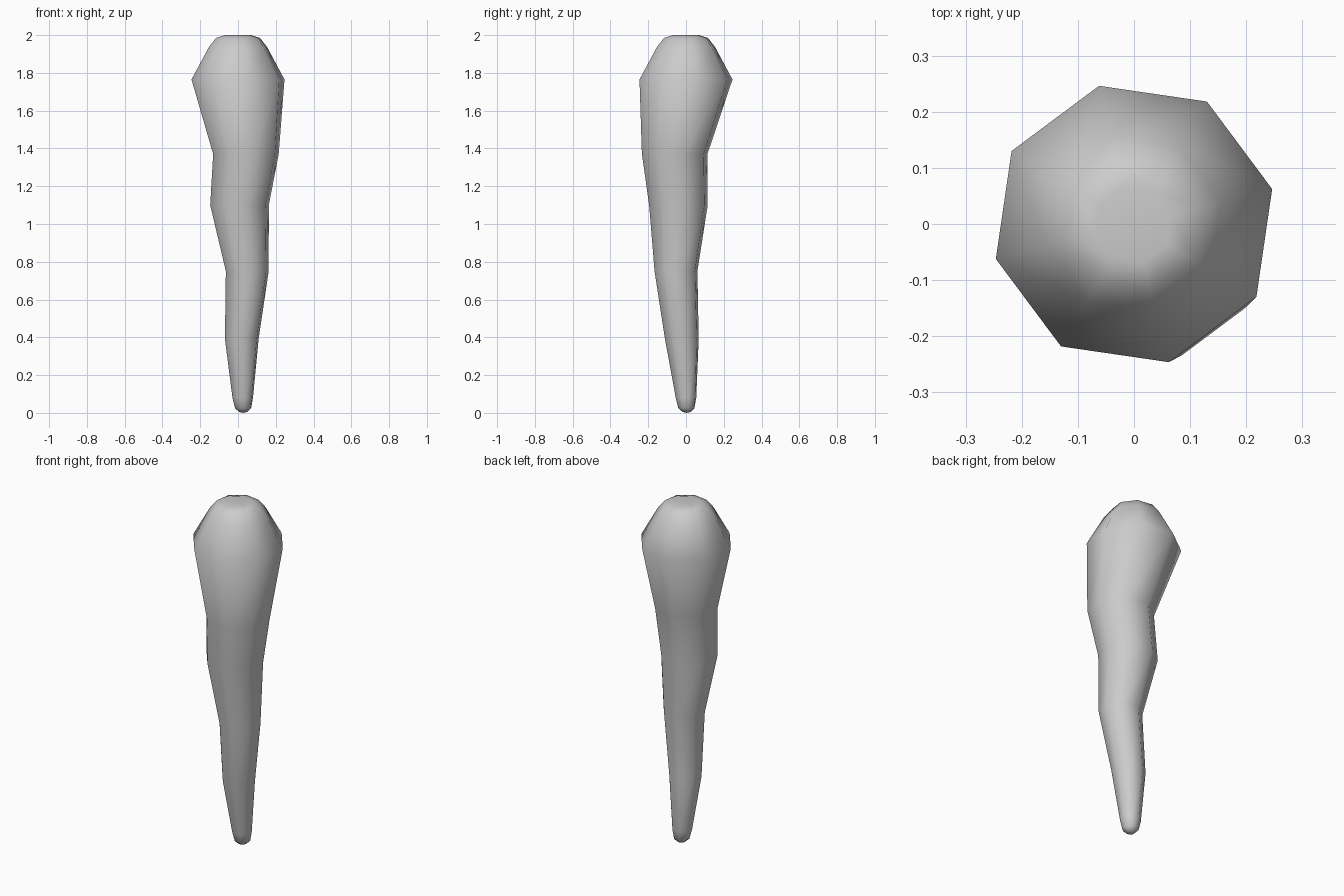
import bpy, bmesh
from math import cos, sin, radians, tau

cube = bpy.data.objects.get("Cube")
if cube:
    bpy.data.objects.remove(cube, do_unlink=True)

# Pale grey material
mat = bpy.data.materials.new("pale grey")
mat.use_nodes = True
GREY = (0.6, 0.6, 0.6, 1)
mat.diffuse_color = GREY
mat.node_tree.nodes["Principled BSDF"].inputs["Base Color"].default_value = GREY

SIDES = 8
TURN = radians(14.2)

# Cross-sections from tip to crown: centre x, centre y, radius, height
SECTIONS = [
    (0.027, 0.003, 0.022, 0.005),
    (0.027, 0.002, 0.044, 0.025),
    (0.025, 0.000, 0.056, 0.08),
    (0.020, -0.022, 0.092, 0.39),
    (0.049, -0.053, 0.117, 0.75),
    (0.008, -0.040, 0.160, 1.10),
    (0.042, -0.060, 0.179, 1.37),
    (0.000, 0.000, 0.254, 1.765),
    (0.000, 0.000, 0.160, 1.935),
    (0.000, 0.000, 0.120, 1.985),
    (0.000, 0.000, 0.070, 2.0),
]

bm = bmesh.new()
rings = []
for cx, cy, r, z in SECTIONS:
    angles = [TURN + tau * i / SIDES for i in range(SIDES)]
    rings.append([bm.verts.new((cx + r * cos(a), cy + r * sin(a), z)) for a in angles])

# Tapering body
for low, high in zip(rings, rings[1:]):
    for i in range(SIDES):
        j = (i + 1) % SIDES
        bm.faces.new((low[i], low[j], high[j], high[i]))

# Pointed tip and slightly dimpled crown
tip = bm.verts.new((0.027, 0.003, 0))
crown = bm.verts.new((0, 0, 1.985))
for i in range(SIDES):
    j = (i + 1) % SIDES
    bm.faces.new((tip, rings[0][j], rings[0][i]))
    bm.faces.new((crown, rings[-1][i], rings[-1][j]))

bmesh.ops.recalc_face_normals(bm, faces=bm.faces)
mesh = bpy.data.meshes.new("tapered_root")
bm.to_mesh(mesh)
bm.free()
mesh.materials.append(mat)
mesh.shade_smooth()
root = bpy.data.objects.new("tapered_root", mesh)
bpy.context.collection.objects.link(root)
